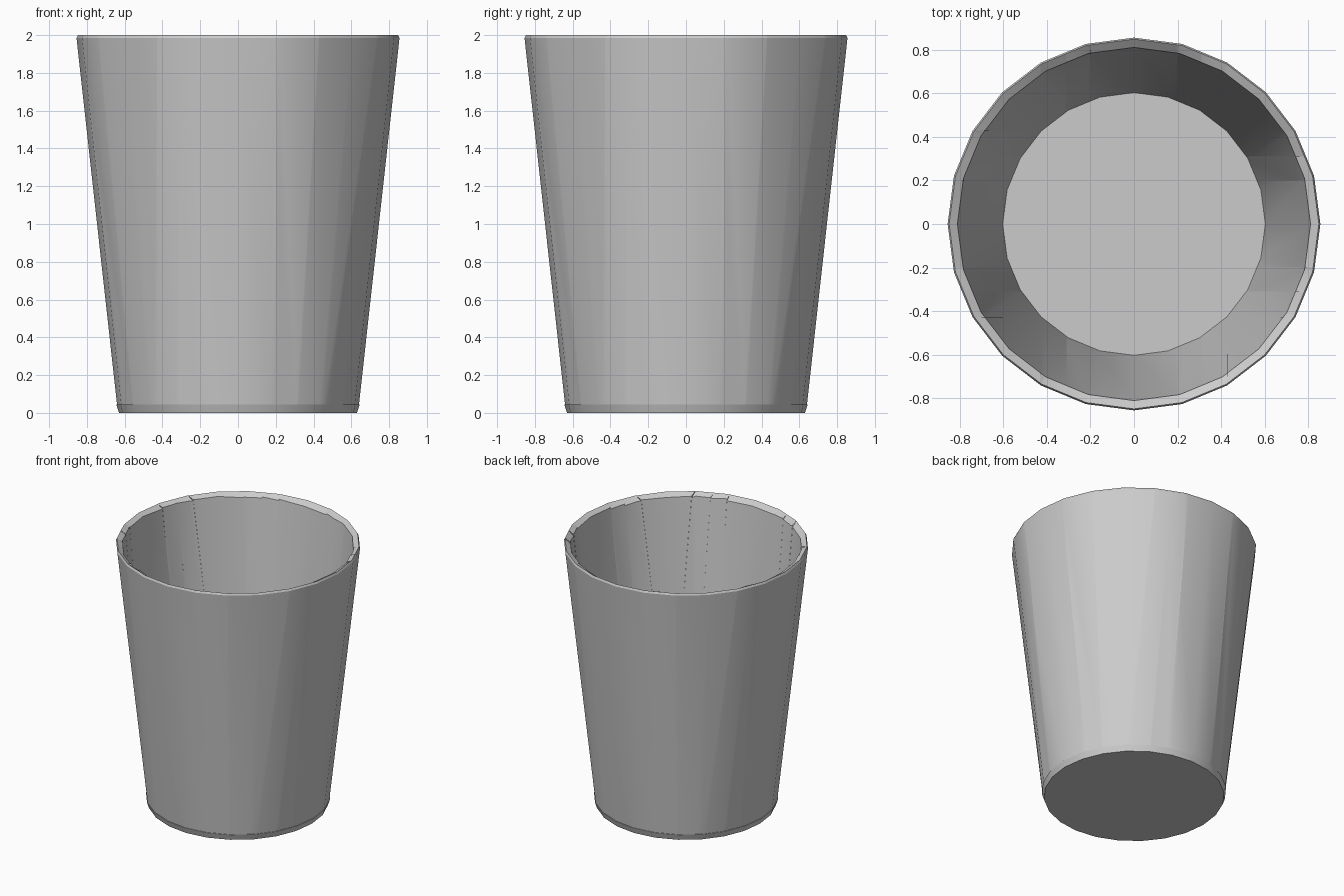
import bpy, bmesh, random
from math import sin, cos, pi
from mathutils import Vector

if "Cube" in bpy.data.objects:
    bpy.data.objects.remove(bpy.data.objects["Cube"])
random.seed(4)
SIDES = 24

# plain grey material
grey = bpy.data.materials.new("plain grey")
grey.use_nodes = True
grey.diffuse_color = (0.6, 0.6, 0.6, 1)
grey.node_tree.nodes["Principled BSDF"].inputs["Base Color"].default_value = grey.diffuse_color


def ring(bm, radius, z):
    return [bm.verts.new((radius * cos(2 * pi * i / SIDES), radius * sin(2 * pi * i / SIDES), z))
            for i in range(SIDES)]


def band(bm, low, high):
    for i in range(SIDES):
        j = (i + 1) % SIDES
        bm.faces.new((low[i], low[j], high[j], high[i]))


def finish(name, bm, angle):
    mesh = bpy.data.meshes.new(name)
    bm.to_mesh(mesh)
    bm.free()
    mesh.materials.append(grey)
    obj = bpy.data.objects.new(name, mesh)
    bpy.context.collection.objects.link(obj)
    bpy.ops.object.select_all(action="DESELECT")
    obj.select_set(True)
    bpy.context.view_layer.objects.active = obj
    bpy.ops.object.shade_smooth_by_angle(angle=angle)


def cut_seams(bm, axis, offset):
    # straight seam through the wall faces that turn away from this axis
    other = 1 - axis
    faces = [f for f in bm.faces if abs(f.normal[other]) > abs(f.normal[axis]) - 0.05]
    geom = list({g for f in faces for g in (*f.verts, *f.edges, f)})
    normal = Vector((0, 0, 0))
    normal[axis] = 1
    result = bmesh.ops.bisect_plane(bm, geom=geom, dist=0.0005, plane_no=normal,
                                    plane_co=normal * offset)
    edges = [e for e in result["geom_cut"] if isinstance(e, bmesh.types.BMEdge)]
    bmesh.ops.split_edges(bm, edges=edges)


# tapered wall with a lip, open seams and a slightly uneven rim
bm = bmesh.new()
rings = [ring(bm, r, z) for r, z in
         ((0.64, 0.04), (0.855, 1.985), (0.848, 2), (0.81, 1.985), (0.602, 0.04))]
for low, high in zip(rings, rings[1:]):
    band(bm, low, high)
bm.normal_update()
for axis in (0, 1):
    for offset in (-0.43, -0.31, -0.2, 0.2, 0.31, 0.43):
        cut_seams(bm, axis, offset)
        bm.normal_update()
for v in bm.verts:
    if v.co.z > 1.9 and v.co.xy.length < 0.83:
        v.co.z -= random.uniform(0, 0.02)
finish("cup_wall", bm, 0.5)

# base with a narrow bevelled foot
bm = bmesh.new()
foot, edge = ring(bm, 0.63, 0), ring(bm, 0.645, 0.045)
band(bm, foot, edge)
bm.faces.new(foot[::-1])
bm.faces.new(edge)
finish("cup_base", bm, 0.3)
